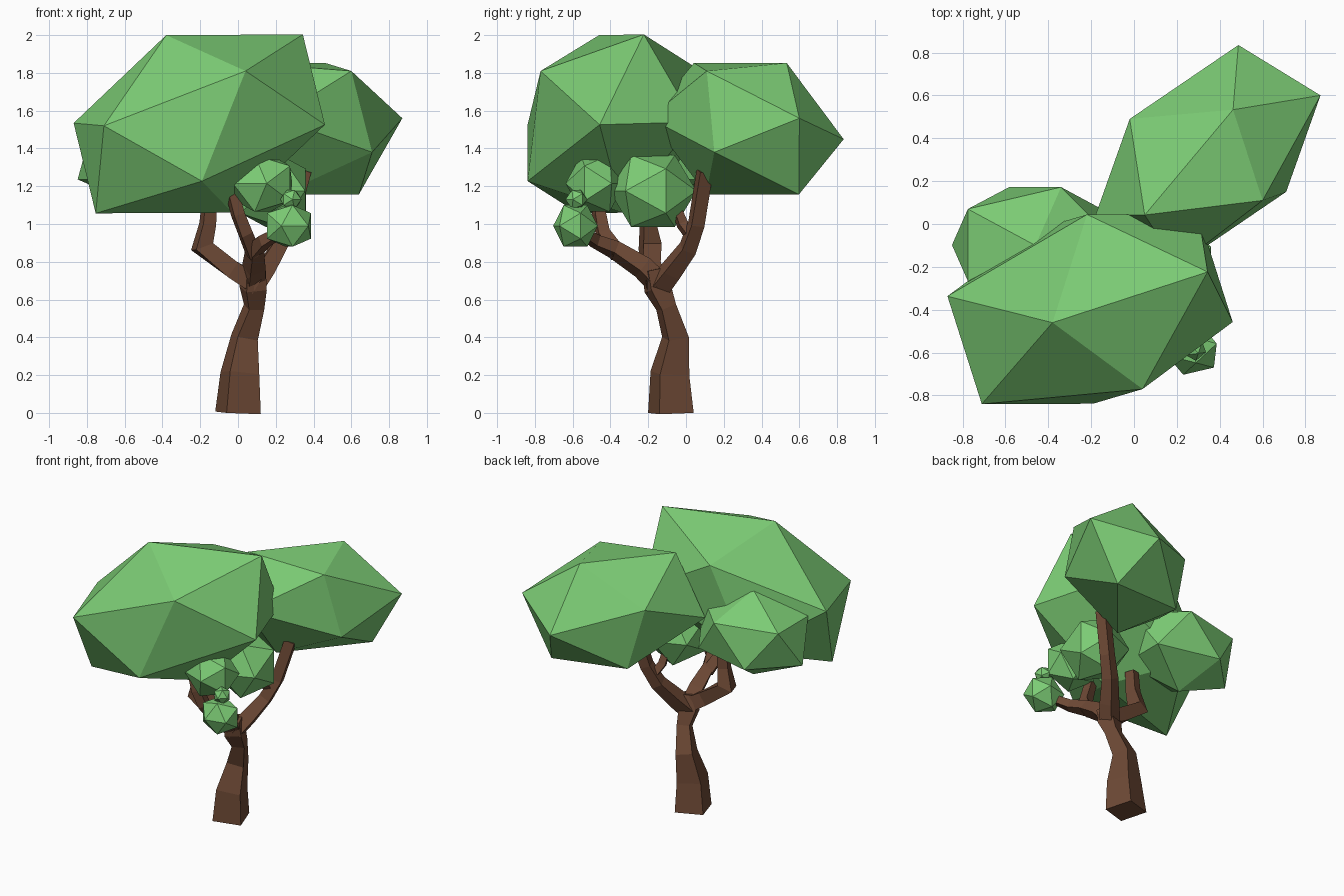
import bpy, bmesh, math
from mathutils import Vector, Matrix

if "Cube" in bpy.data.objects:
    bpy.data.objects.remove(bpy.data.objects["Cube"], do_unlink=True)


def make_material(name, color):
    mat = bpy.data.materials.new(name)
    mat.use_nodes = True
    mat.diffuse_color = color
    mat.node_tree.nodes["Principled BSDF"].inputs["Base Color"].default_value = color
    return mat


BARK = make_material("brown bark", (0.155, 0.067, 0.036, 1))
LEAF = make_material("green leaf", (0.2, 0.6, 0.175, 1))


def finish(name, bm, mat):
    bmesh.ops.recalc_face_normals(bm, faces=bm.faces[:])
    mesh = bpy.data.meshes.new(name)
    bm.to_mesh(mesh)
    bm.free()
    mesh.materials.append(mat)
    obj = bpy.data.objects.new(name, mesh)
    bpy.context.collection.objects.link(obj)
    return obj


# Leaf clusters: icosahedra, stretched and turned
GOLD = (1 + math.sqrt(5)) / 2
CORNERS = [Vector(p) for a in (-1, 1) for b in (-GOLD, GOLD)
           for p in ((0, a, b), (a, b, 0), (b, 0, a))]
UNIT_FACE = Matrix(((0, 1, GOLD), (0, -1, GOLD), (GOLD, 0, 1))).transposed()


def leaf_cluster(name, center, shape):
    bm = bmesh.new()
    for p in CORNERS:
        bm.verts.new(Vector(center) + shape @ p)
    bmesh.ops.convex_hull(bm, input=bm.verts[:])
    return finish(name, bm, LEAF)


def tilted_cluster(name, center, *face):
    """Cluster fixed by its centre and the offsets of one face's corners."""
    leaf_cluster(name, center, Matrix(face).transposed() @ UNIT_FACE.inverted())


def upright_cluster(name, center, half_size, turn):
    shape = Matrix.Diagonal(Vector(half_size) / GOLD)
    leaf_cluster(name, center, shape @ Matrix.Rotation(math.radians(turn), 3, "Z"))


tilted_cluster("large_front_crown", (-0.205, -0.397, 1.53),
               (-0.505, -0.443, -0.01), (0.245, -0.373, 0.28), (-0.175, -0.063, 0.47))
tilted_cluster("large_back_crown", (0.345, 0.32, 1.505),
               (0.525, 0.28, 0.055), (0.255, -0.21, 0.305), (0.365, -0.17, -0.125))
tilted_cluster("side_crown", (-0.46, -0.1, 1.37),
               (0, 0, 0.3), (-0.315, 0.17, 0.134), (0.12, 0.272, 0.134))
upright_cluster("inner_leaf_cluster", (0.185, -0.175, 1.175), (0.185, 0.2, 0.19), 20)
upright_cluster("front_leaf_cluster", (0.13, -0.48, 1.215), (0.16, 0.135, 0.15), -25)
upright_cluster("low_leaf_cluster", (0.27, -0.585, 0.99), (0.12, 0.105, 0.11), 15)
upright_cluster("tiny_leaf_cluster", (0.28, -0.58, 1.13), (0.05, 0.05, 0.05), 40)


# Trunk and branches: four-sided tubes through (x, y, z, radius) points
def limb(name, *path):
    pts = [Vector(p[:3]) for p in path]
    bm = bmesh.new()
    rings = []
    for i, p in enumerate(pts):
        ahead = (pts[min(i + 1, len(pts) - 1)] - p).normalized()
        behind = (p - pts[max(i - 1, 0)]).normalized()
        t = (ahead + behind).normalized()
        v = t.cross(Vector((2, -1, 0))).normalized()
        u = v.cross(t)
        rings.append([bm.verts.new(p + d * path[i][3]) for d in (u, v, -u, -v)])
    for low, high in zip(rings, rings[1:]):
        for k in range(4):
            n = (k + 1) % 4
            bm.faces.new((low[k], low[n], high[n], high[k]))
    bm.faces.new(rings[0])
    bm.faces.new(rings[-1])
    return finish(name, bm, BARK)


limb("trunk", (0, -0.08, 0, 0.135), (0.01, -0.085, 0.21, 0.115),
     (0.035, -0.055, 0.4, 0.08), (0.085, -0.105, 0.56, 0.06),
     (0.08, -0.15, 0.66, 0.08), (0.085, -0.17, 0.76, 0.07))
limb("side_branch", (0.1, -0.16, 0.68, 0.07), (-0.03, -0.18, 0.76, 0.066),
     (-0.19, -0.19, 0.88, 0.07), (-0.16, -0.2, 1.0, 0.05), (-0.15, -0.2, 1.14, 0.045))
limb("back_branch", (0.08, -0.15, 0.66, 0.07), (0.14, -0.08, 0.75, 0.065),
     (0.21, 0.01, 0.87, 0.055), (0.27, 0.055, 1.0, 0.05), (0.345, 0.1, 1.28, 0.05))
limb("back_twig", (0.24, 0.04, 0.92, 0.035), (0.2, -0.02, 1.0, 0.035),
     (0.19, -0.05, 1.08, 0.03))
limb("front_branch", (0.08, -0.14, 0.68, 0.07), (0.085, -0.23, 0.77, 0.065),
     (0.09, -0.38, 0.865, 0.052), (0.14, -0.48, 0.91, 0.042), (0.27, -0.58, 0.98, 0.03))
limb("front_twig", (0.085, -0.36, 0.84, 0.05), (0.04, -0.44, 0.95, 0.045),
     (0, -0.46, 1.05, 0.042), (-0.03, -0.46, 1.16, 0.04))
